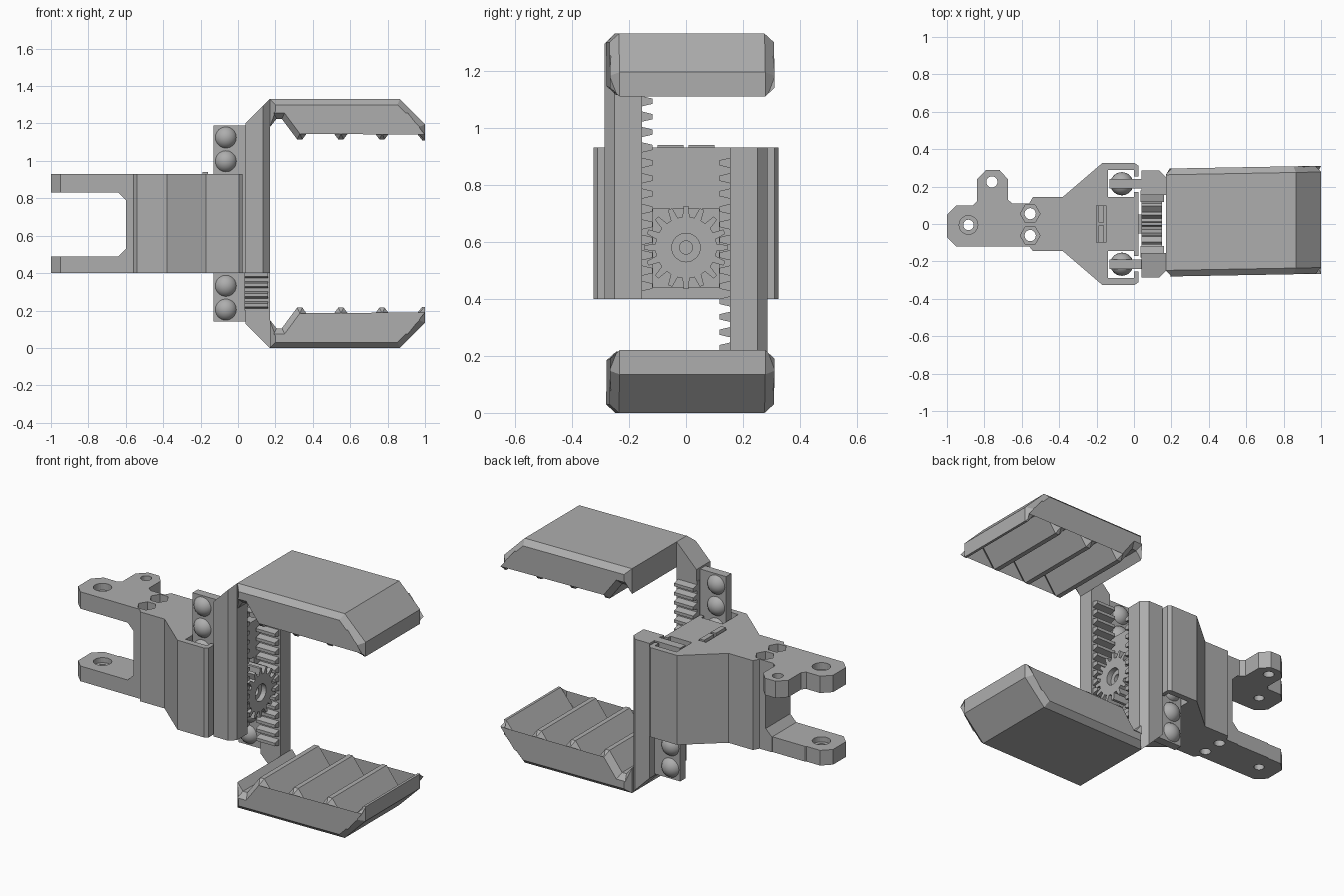
import bpy, bmesh, math
from mathutils import Matrix, Vector

old = bpy.data.objects.get("Cube")
if old:
    bpy.data.objects.remove(old, do_unlink=True)

grey = bpy.data.materials.new("plain_grey")
grey.use_nodes = True
grey.diffuse_color = (0.42, 0.42, 0.42, 1)
grey.node_tree.nodes["Principled BSDF"].inputs["Base Color"].default_value = (0.42, 0.42, 0.42, 1)

H = 1.33                      # overall height
BOTTOM, TOP = 0.40, 0.93      # body extents
GEAR_Z, PITCH = 0.58, 0.054
# Half turn about x, and plain flip in z, both about mid height
TURN = Matrix.Translation((0, 0, H)) @ Matrix.Diagonal((1, -1, -1, 1))
FLIP = Matrix.Translation((0, 0, H)) @ Matrix.Diagonal((1, 1, -1, 1))


def finish(name, bm, matrix=None):
    if matrix is not None:
        bmesh.ops.transform(bm, matrix=matrix, verts=bm.verts)
    bmesh.ops.recalc_face_normals(bm, faces=bm.faces)
    mesh = bpy.data.meshes.new(name)
    bm.to_mesh(mesh)
    bm.free()
    mesh.materials.append(grey)
    obj = bpy.data.objects.new(name, mesh)
    bpy.context.scene.collection.objects.link(obj)
    return obj


def prism_mesh(points, axis, lo, hi):
    """Extrude a flat outline along x, y or z."""
    place = {"x": lambda p, d: (d, p[0], p[1]),
             "y": lambda p, d: (p[0], d, p[1]),
             "z": lambda p, d: (p[0], p[1], d)}[axis]
    bm = bmesh.new()
    a = [bm.verts.new(place(p, lo)) for p in points]
    b = [bm.verts.new(place(p, hi)) for p in points]
    caps = [bm.faces.new(a), bm.faces.new(b)]
    n = len(points)
    for i in range(n):
        j = (i + 1) % n
        bm.faces.new((a[i], a[j], b[j], b[i]))
    bmesh.ops.recalc_face_normals(bm, faces=bm.faces)
    return bm, caps


def prism(name, points, axis, lo, hi, matrix=None):
    return finish(name, prism_mesh(points, axis, lo, hi)[0], matrix)


def box(name, x, y, z, matrix=None):
    return prism(name, [(x[0], y[0]), (x[1], y[0]), (x[1], y[1]), (x[0], y[1])], "z", *z, matrix)


def ring(u, v, r, n, start=0.0):
    return [(u + r * math.cos(start + math.tau * i / n),
             v + r * math.sin(start + math.tau * i / n)) for i in range(n)]


def cut(target, cutters):
    for c in cutters:
        mod = target.modifiers.new("cut", "BOOLEAN")
        mod.operation, mod.solver, mod.object = "DIFFERENCE", "EXACT", c
    bpy.context.view_layer.update()
    result = bpy.data.meshes.new_from_object(
        target.evaluated_get(bpy.context.evaluated_depsgraph_get()))
    target.modifiers.clear()
    target.data = result
    for c in cutters:
        bpy.data.objects.remove(c, do_unlink=True)


# Body outline: front edge with two guide slots, tapered shoulders, wrist prong and ear
half = [(0.025, 0.17), (0, 0.17), (0, 0.145), (-0.14, 0.145), (-0.14, 0.29), (0, 0.29),
        (0, 0.255), (0.025, 0.255), (0.025, 0.31), (0.005, 0.325), (-0.17, 0.325),
        (-0.38, 0.145), (-0.54, 0.145)]
prong = [(-0.56, 0.11), (-0.65, 0.11), (-0.675, 0.13), (-0.675, 0.24), (-0.72, 0.29),
         (-0.79, 0.29), (-0.84, 0.24), (-0.84, 0.12), (-0.86, 0.10), (-0.95, 0.10),
         (-1, 0.05), (-1, -0.07), (-0.95, -0.12), (-0.56, -0.12)]
body = prism("body", half + prong + [(x, -y) for x, y in reversed(half)], "z", BOTTOM, TOP)

cutters = [
    # gap between the prongs, and the space under the ear
    prism("gap", [(-1.1, 0.49), (-0.64, 0.49), (-0.6, 0.53), (-0.6, 0.79), (-0.64, 0.83),
                  (-1.1, 0.83)], "y", -0.5, 0.5),
    box("under_ear", (-1.1, -0.64), (0.105, 0.5), (0.3, 0.83)),
    # gear recess and latch slot
    box("gear_recess", (-0.06, 0.1), (-0.115, 0.115), (0.44, 0.715)),
    box("latch_slot", (-0.2, -0.15), (-0.1, 0.1), (0.88, 1.0)),
    # pivot holes
    prism("pivot_hole", ring(-0.885, -0.005, 0.028, 24), "z", 0.3, 1.0),
    prism("upper_sink", ring(-0.885, -0.005, 0.05, 24), "z", 0.89, 1.0),
    prism("lower_sink", ring(-0.885, -0.005, 0.05, 24), "z", 0.46, 0.6),
    prism("ear_hole", ring(-0.76, 0.225, 0.03, 24), "z", 0.8, 1.0),
]
for y in (-0.062, 0.055):
    cutters.append(prism("bolt_hole", ring(-0.555, y, 0.03, 20), "z", 0.3, 1.0))
    cutters.append(prism("nut_pocket", ring(-0.555, y, 0.053, 6), "z", 0.88, 1.0))
cut(body, cutters)

# Latch tabs standing slightly proud of the slot
for side, (a, b) in {"right": (-0.1, -0.008), "left": (0.008, 0.1)}.items():
    box("latch_tab_" + side, (-0.19, -0.16), (a, b), (0.88, 0.94))

# Drive gear
teeth = 16
gear_points = []
for i in range(teeth):
    for offset, r in ((-0.30, 0.108), (-0.14, 0.146), (0.14, 0.146), (0.30, 0.108)):
        a = math.tau * (i + offset) / teeth
        gear_points.append((r * math.cos(a), GEAR_Z + r * math.sin(a)))
gear = prism("drive_gear", gear_points, "x", 0.04, 0.15)
cut(gear, [prism("hub", ring(0, GEAR_Z, 0.05, 32), "x", 0.12, 0.3),
           prism("bore", ring(0, GEAR_Z, 0.023, 24), "x", 0.0, 0.3)])
box("gear_shaft", (-0.1, 0.06), (-0.05, 0.05), (GEAR_Z - 0.05, GEAR_Z + 0.05))


def rack(name, side, lo, hi):
    """Toothed strip facing the gear; side is the sign of y."""
    pts = [(side * 0.18, hi), (side * 0.18, lo), (side * 0.155, lo)]
    for k in range(-20, 20):
        z = GEAR_Z + (k + 0.5) * PITCH
        if lo + 0.018 < z < hi - 0.018:
            pts += [(side * 0.155, z - 0.018), (side * 0.117, z - 0.009),
                    (side * 0.117, z + 0.009), (side * 0.155, z + 0.018)]
    prism(name, pts + [(side * 0.155, hi)], "x", 0.035, 0.16)


rack("upper_rack", -1, BOTTOM, 1.13)
rack("lower_rack", 1, 0.20, TOP)

# Jaw outline in x and z: sloped nose above, zigzag grip below
jaw_points = [(0.17, 1.18), (0.17, H), (0.865, H), (1.0, 1.195), (1.0, 1.11), (0.985, 1.11)]
for i in reversed(range(4)):
    x = 0.22 + 0.22 * i
    jaw_points += [(x + 0.014, 1.225), (x - 0.014, 1.225)]
    if i:
        jaw_points += [(x - 0.096, 1.115), (x - 0.124, 1.115)]

for name, jaw_m, arm_m in (("upper", Matrix(), Matrix()), ("lower", FLIP, TURN)):
    # Jaw with chamfered ends, set at a slight yaw
    bm, caps = prism_mesh(jaw_points, "y", -0.248, 0.263)
    bmesh.ops.inset_individual(bm, faces=caps, thickness=0.03, depth=0.033, use_even_offset=True)
    for v in bm.verts:
        v.co.y += 0.015 * (v.co.x - 0.17) / 0.83
    finish(name + "_jaw", bm, jaw_m)

    # Upright arm with a chamfered outer edge and a sloped end
    bm, caps = prism_mesh([(0.04, -0.155), (0.17, -0.155), (0.17, -0.25), (0.135, -0.285),
                           (0.04, -0.285)], "z", BOTTOM, 1.2)
    for v in caps[1].verts:
        v.co.z += v.co.x - 0.04
    finish(name + "_arm", bm, arm_m)

    # Slide plate carrying a row of balls
    box(name + "_slide", (-0.13, 0.045), (-0.24, -0.19), (BOTTOM, 1.19), arm_m)
    for i in range(6):
        bm = bmesh.new()
        spot = Vector((-0.065, -0.215, 1.125 - 0.127 * i))
        bmesh.ops.create_uvsphere(bm, u_segments=24, v_segments=12, radius=0.062,
                                  matrix=Matrix.Translation(spot))
        for f in bm.faces:
            f.smooth = True
        finish(f"{name}_ball_{i + 1}", bm, arm_m)
